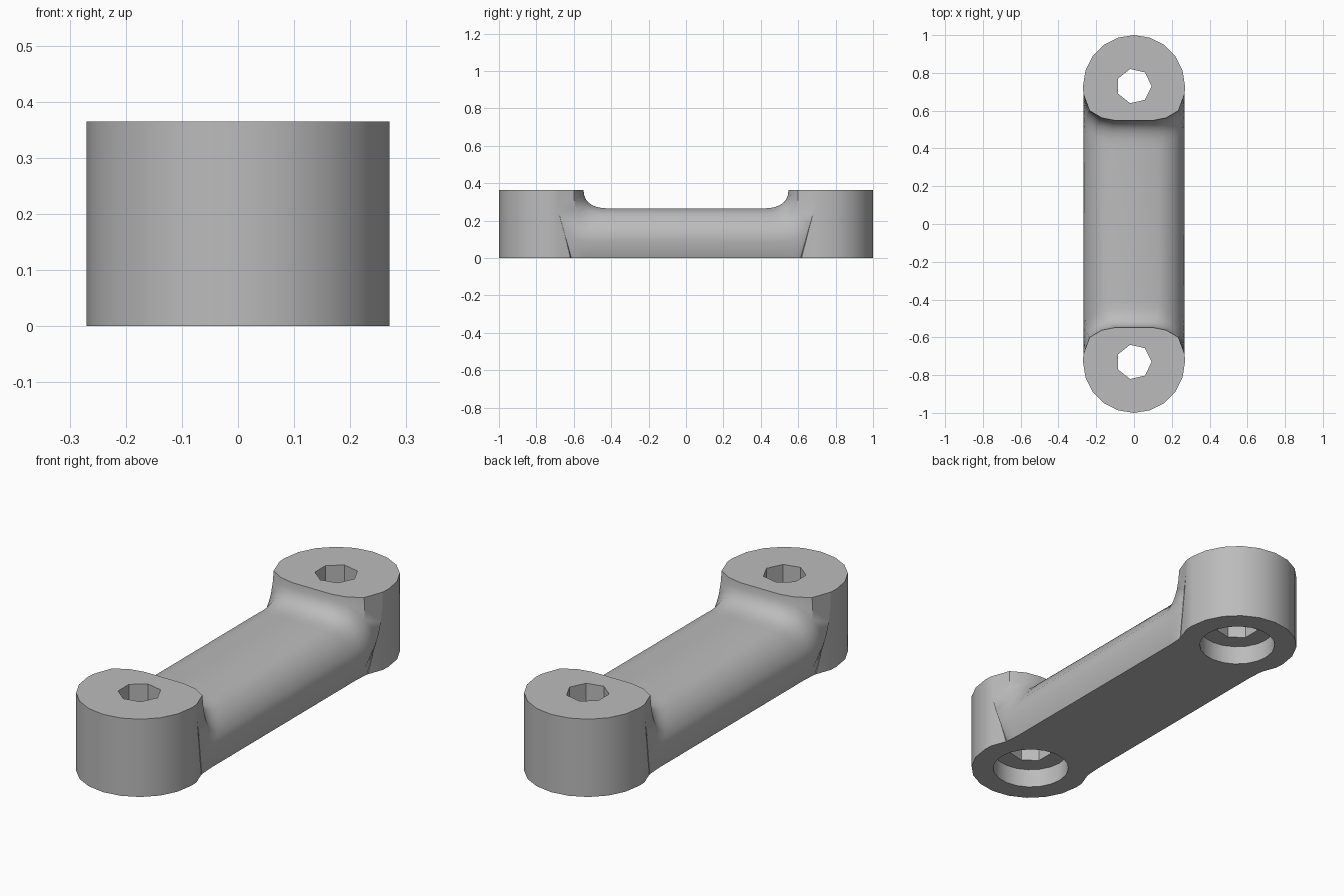
import bpy, bmesh
from math import cos, sin, pi

cube = bpy.data.objects.get("Cube")
if cube:
    bpy.data.objects.remove(cube, do_unlink=True)

HEIGHT, RADIUS, CENTRE = 0.365, 0.27, 0.73
HOLE, BORE, BORE_DEPTH = 0.093, 0.171, 0.09

grey = bpy.data.materials.new("plain_grey")
grey.use_nodes = True
colour = (0.5, 0.5, 0.5, 1)
grey.diffuse_color = colour
grey.node_tree.nodes["Principled BSDF"].inputs["Base Color"].default_value = colour


def finish(name, bm):
    bmesh.ops.recalc_face_normals(bm, faces=bm.faces)
    mesh = bpy.data.meshes.new(name)
    bm.to_mesh(mesh)
    bm.free()
    mesh.materials.append(grey)
    obj = bpy.data.objects.new(name, mesh)
    bpy.context.collection.objects.link(obj)
    bpy.ops.object.select_all(action='DESELECT')
    obj.select_set(True)
    bpy.context.view_layer.objects.active = obj
    bpy.ops.object.shade_smooth_by_angle(angle=0.6)
    return obj


def circle(radius, sides):
    return [(radius * cos(2 * pi * i / sides), CENTRE + radius * sin(2 * pi * i / sides))
            for i in range(sides)]


def loop(bm, points, z, side):
    return [bm.verts.new((x, side * y, z)) for x, y in points]


def wall(bm, a, b):
    for i in range(len(a)):
        j = (i + 1) % len(a)
        bm.faces.new((a[i], a[j], b[j], b[i]))


def fill(bm, a, b):
    edges = [bm.edges.get((ring[i - 1], ring[i])) for ring in (a, b) for i in range(len(ring))]
    bmesh.ops.triangle_fill(bm, use_beauty=True, edges=edges)


# Inner rim of each boss, from the side to the middle
RIM = [(0.268, 0.69), (0.235, 0.60), (0.17, 0.562), (0.10, 0.548)]


# Round boss with a seven-sided hole and a round recess underneath
def boss(name, side):
    bm = bmesh.new()
    outline = circle(RADIUS, 20)[:11] + [(-x, y) for x, y in RIM] + RIM[::-1]
    low, high = loop(bm, outline, 0, side), loop(bm, outline, HEIGHT, side)
    hole = circle(HOLE, 7)
    if side < 0:
        hole = hole[::-1]
    hole_top, hole_low = loop(bm, hole, HEIGHT, side), loop(bm, hole, BORE_DEPTH, side)
    bore = circle(BORE, 20)
    bore_top, bore_low = loop(bm, bore, BORE_DEPTH, side), loop(bm, bore, 0, side)
    for a, b in ((low, high), (hole_top, hole_low), (bore_top, bore_low)):
        wall(bm, a, b)
    for a, b in ((high, hole_top), (hole_low, bore_top), (bore_low, low)):
        fill(bm, a, b)
    finish(name, bm)


boss("front_boss", -1)
boss("back_boss", 1)

# Bar section: x, z, where the fillet starts in y, then the end point it sweeps to
SECTION = [((0.10, 0, 0.41), (0.10, 0.548, 0)),
           ((0.235, 0, 0.53), (0.243, 0.62, 0)),
           ((0.268, 0.09, 0.53), (*RIM[0], HEIGHT)),
           ((0.258, 0.16, 0.49), (*RIM[1], HEIGHT)),
           ((0.205, 0.235, 0.44), (*RIM[2], HEIGHT)),
           ((0.13, 0.265, 0.41), (*RIM[3], HEIGHT))]
STEPS = 7


def fillet_row(bm, t, side):
    half = []
    for (x, z, y), (ex, ey, ez) in SECTION:
        py = (1 - t) ** 2 * y + (1 - (1 - t) ** 2) * ey
        half.append((x + (ex - x) * t, side * py, z + (ez - z) * t * t))
    points = half + [(-x, y, z) for x, y, z in reversed(half)]
    return [bm.verts.new(p) for p in points]


# Connecting bar, flaring up into a boss at both ends
bm = bmesh.new()
rows = [fillet_row(bm, 1 - k / STEPS, -1) for k in range(STEPS + 1)]
rows += [fillet_row(bm, k / STEPS, 1) for k in range(STEPS + 1)]
for a, b in zip(rows, rows[1:]):
    wall(bm, a, b)
finish("connecting_bar", bm)
